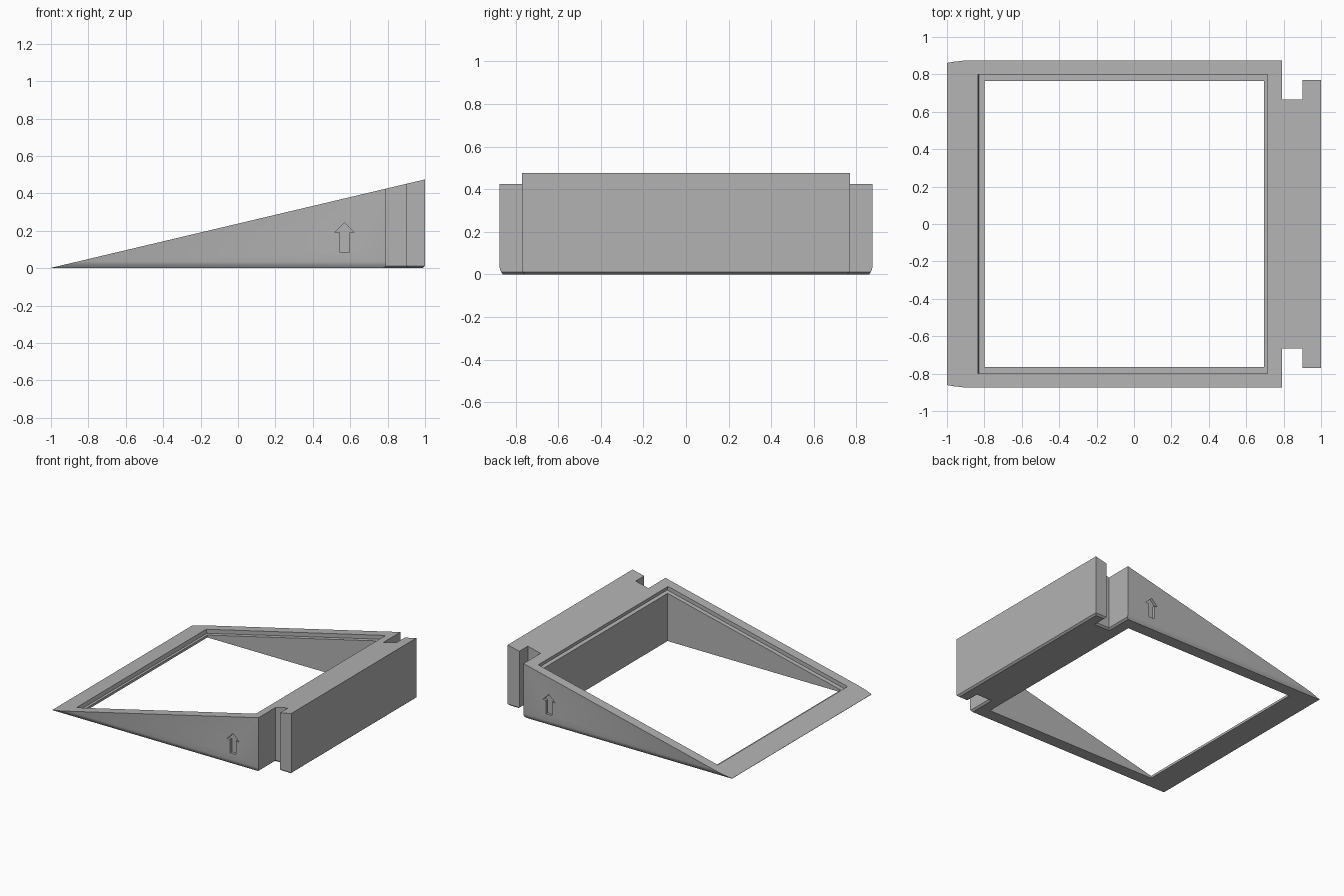
import bpy, bmesh, math
from mathutils import Matrix, Vector

if "Cube" in bpy.data.objects:
    bpy.data.objects.remove(bpy.data.objects["Cube"])

gray = bpy.data.materials.new("plain_gray")
gray.use_nodes = True
gray.diffuse_color = (0.45, 0.45, 0.45, 1)
gray.node_tree.nodes["Principled BSDF"].inputs["Base Color"].default_value = (0.45, 0.45, 0.45, 1)

SLOPE, TIP = 0.2365, 0.002
ANGLE = math.atan(SLOPE)


def finish(bm, name):
    bmesh.ops.recalc_face_normals(bm, faces=bm.faces)
    mesh = bpy.data.meshes.new(name)
    bm.to_mesh(mesh)
    bm.free()
    mesh.materials.append(gray)
    obj = bpy.data.objects.new(name, mesh)
    bpy.context.collection.objects.link(obj)
    return obj


def loft(bm, rings):
    """Skin a stack of closed rings and cap both ends."""
    rings = [[bm.verts.new(p) for p in ring] for ring in rings]
    for a, b in zip(rings, rings[1:]):
        for i in range(len(a)):
            j = (i + 1) % len(a)
            bm.faces.new((a[i], a[j], b[j], b[i]))
    bm.faces.new(rings[0])
    bm.faces.new(rings[-1])


def box(name, size, matrix):
    bm = bmesh.new()
    bmesh.ops.create_cube(bm, size=1, matrix=matrix @ Matrix.Diagonal((*size, 1)))
    return finish(bm, name)


# Wedge body with the rear T-shaped tongue: half outline and inward directions
half = [(-1, 0.875, 0, 1), (0.79, 0.875, -1, 1), (0.79, 0.665, -1, 0),
        (0.9, 0.665, 1, 0), (0.9, 0.77, 1, 0), (1, 0.77, -1, 0)]


def outline(z, inset, side_inset):
    pts = []
    for x, y, dx, is_side in half:
        pts.append((x + dx * inset, y - (side_inset if is_side else inset), z))
    return pts + [(x, -y, z) for x, y, z in reversed(pts)]


bm = bmesh.new()
loft(bm, [outline(0, 0.014, 0.015), outline(0.012, 0, 0.007),
          outline(0.022, 0, 0.002), outline(0.035, 0, 0), outline(0.6, 0, 0)])
bmesh.ops.recalc_face_normals(bm, faces=bm.faces)

# Slice off everything above the sloping top
geom = bm.verts[:] + bm.edges[:] + bm.faces[:]
cut = bmesh.ops.bisect_plane(bm, geom=geom, plane_co=(-1, 0, TIP),
                             plane_no=Vector((-SLOPE, 0, 1)).normalized(), clear_outer=True)
rim = [e for e in cut["geom_cut"] if isinstance(e, bmesh.types.BMEdge)]
bmesh.ops.holes_fill(bm, edges=rim, sides=0)
frame = finish(bm, "wedge_frame")

# Window through the frame, and the shallow seat set square to the slope
cutters = [box("window_cutter", (1.495, 1.53, 2), Matrix.Translation((-0.0525, 0, 0)))]
mid = -0.06
on_slope = Matrix.Translation((mid, 0, TIP + SLOPE * (mid + 1))) @ Matrix.Rotation(-ANGLE, 4, 'Y')
cutters.append(box("seat_cutter", (1.55 / math.cos(ANGLE), 1.6, 0.23),
                   on_slope @ Matrix.Translation((0, 0, 0.085))))

# Engraved arrows on both sides
arrow = [(0.025, 0.085), (0.025, 0.19), (0.053, 0.19), (0, 0.243)]
arrow += [(-x, z) for x, z in reversed(arrow[:-1])]
for side, name in ((-1, "front_arrow_cutter"), (1, "back_arrow_cutter")):
    bm = bmesh.new()
    loft(bm, [[(0.57 + x, side * y, z) for x, z in arrow] for y in (0.855, 0.95)])
    cutters.append(finish(bm, name))

for cutter in cutters:
    cutter.hide_render = True
    mod = frame.modifiers.new(cutter.name, 'BOOLEAN')
    mod.operation = 'DIFFERENCE'
    mod.solver = 'EXACT'
    mod.object = cutter

# Bake the cuts and discard the cutters
bpy.context.view_layer.update()
baked = bpy.data.meshes.new_from_object(frame.evaluated_get(bpy.context.evaluated_depsgraph_get()))
frame.modifiers.clear()
frame.data = baked
baked.name = "wedge_frame"
for cutter in cutters:
    bpy.data.objects.remove(cutter)

bpy.context.view_layer.objects.active = frame
frame.select_set(True)
bpy.ops.object.shade_smooth_by_angle(angle=math.radians(25))
